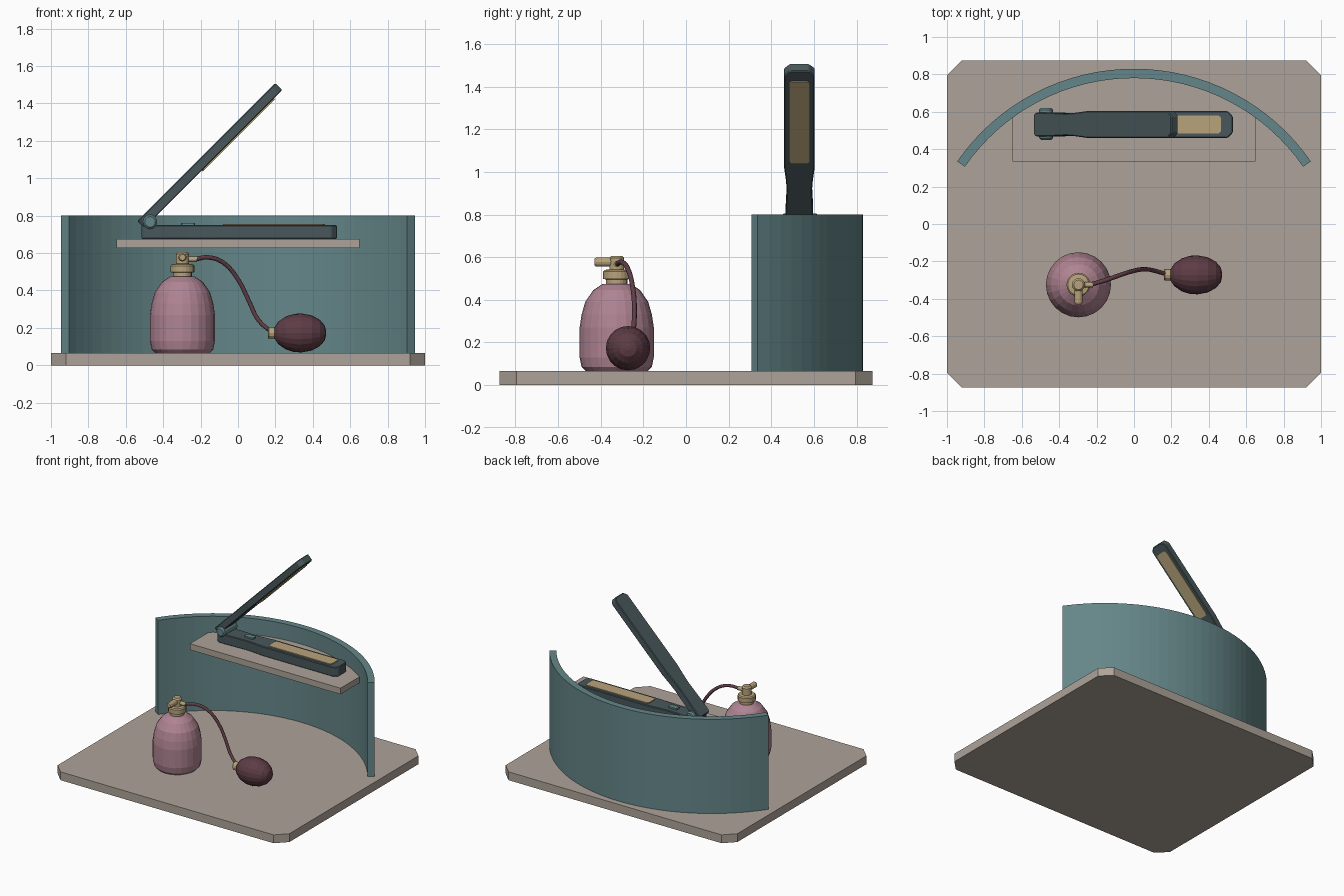
import bpy, bmesh, math
from mathutils import Vector, Matrix

if "Cube" in bpy.data.objects:
    bpy.data.objects.remove(bpy.data.objects["Cube"])


def mat(name, r, g, b):
    m = bpy.data.materials.new(name)
    m.diffuse_color = (r, g, b, 1)
    m.use_nodes = True
    m.node_tree.nodes["Principled BSDF"].inputs["Base Color"].default_value = m.diffuse_color
    return m


STONE = mat("stone", 0.42, 0.37, 0.32)
TEAL = mat("teal", 0.13, 0.24, 0.25)
DARK = mat("dark_slate", 0.065, 0.095, 0.105)
GOLD = mat("gold", 0.48, 0.37, 0.2)
PINK = mat("pink_glass", 0.43, 0.23, 0.29)
WINE = mat("wine_rubber", 0.11, 0.045, 0.06)


def finish(name, bm, material, matrix=Matrix(), bevel=0):
    bmesh.ops.recalc_face_normals(bm, faces=bm.faces)
    me = bpy.data.meshes.new(name)
    bm.to_mesh(me)
    bm.free()
    me.materials.append(material)
    ob = bpy.data.objects.new(name, me)
    bpy.context.collection.objects.link(ob)
    ob.matrix_world = matrix
    if bevel:
        mod = ob.modifiers.new("bevel", 'BEVEL')
        mod.width, mod.segments = bevel, 1
    return ob


def slab(name, outline, z0, z1, material, matrix=Matrix(), bevel=0):
    """Extrude a flat outline between two heights."""
    bm = bmesh.new()
    f = bm.faces.new([bm.verts.new((x, y, z0)) for x, y in outline])
    top = bmesh.ops.extrude_face_region(bm, geom=[f])['geom']
    bmesh.ops.translate(bm, vec=(0, 0, z1 - z0),
                        verts=[v for v in top if isinstance(v, bmesh.types.BMVert)])
    return finish(name, bm, material, matrix, bevel)


def lathe(name, profile, sides, material, origin, axis=(0, 0, 1)):
    """Revolve (radius, height) points about an axis, with capped ends."""
    bm = bmesh.new()
    rings = [[bm.verts.new((r * math.cos(2 * math.pi * i / sides),
                            r * math.sin(2 * math.pi * i / sides), h))
              for i in range(sides)] for r, h in profile]
    for a, b in zip(rings, rings[1:]):
        for i in range(sides):
            j = (i + 1) % sides
            bm.faces.new((a[i], a[j], b[j], b[i]))
    bm.faces.new(rings[0])
    bm.faces.new(rings[-1])
    rot = Vector((0, 0, 1)).rotation_difference(Vector(axis)).to_matrix().to_4x4()
    return finish(name, bm, material, Matrix.Translation(origin) @ rot)


def chamfered(x0, x1, y0, y1, c):
    return [(x0 + c, y0), (x1 - c, y0), (x1, y0 + c), (x1, y1 - c),
            (x1 - c, y1), (x0 + c, y1), (x0, y1 - c), (x0, y0 + c)]


def arc(radius, half, n):
    """Points on the wall circle, left to right."""
    return [(radius * math.sin(half * (2 * i / n - 1)),
             -0.32 + radius * math.cos(half * (2 * i / n - 1))) for i in range(n + 1)]


# Display base, curved back wall and the shelf that follows it
slab("base", chamfered(-1, 1, -0.875, 0.875, 0.08), 0, 0.065, STONE)
HALF = math.radians(55.3)
slab("back_wall", arc(1.15, HALF, 32) + arc(1.10, HALF, 32)[::-1], 0.065, 0.8, TEAL)
slab("shelf", [(0.65, 0.335), (-0.65, 0.335)] + arc(1.105, math.asin(0.65 / 1.105), 20),
     0.627, 0.675, STONE)

# Straightener: two arms that share an outline, measured from the hinge
half_arm = [(-0.045, 0.052), (-0.025, 0.065), (0.05, 0.065), (0.2, 0.059),
            (0.27, 0.063), (0.36, 0.072), (0.97, 0.072), (0.998, 0.045)]
arm = half_arm + [(x, -y) for x, y in reversed(half_arm)]
plate = chamfered(0.39, 0.935, -0.049, 0.049, 0.012)
HINGE = Matrix.Translation((-0.47, 0.532, 0.767))
OPEN = HINGE @ Matrix.Rotation(math.radians(-45), 4, 'Y')
slab("lower_arm", arm, -0.092, -0.017, DARK, HINGE, 0.005)
slab("lower_plate", plate, -0.02, -0.011, GOLD, HINGE)
slab("upper_arm", arm, -0.002, 0.051, DARK, OPEN, 0.005)
slab("upper_plate", plate, -0.008, 0.002, GOLD, OPEN)
slab("switch", chamfered(0.165, 0.24, -0.02, 0.02, 0.006), -0.02, -0.005, TEAL, HINGE)
lathe("hinge_pin", [(0.028, -0.085), (0.038, -0.075), (0.038, 0.075), (0.028, 0.085)],
      16, TEAL, (-0.47, 0.535, 0.767), (0, 1, 0))

# Perfume bottle
BX, BY = -0.297, -0.325
lathe("bottle", [(0.145, 0.065), (0.165, 0.085), (0.174, 0.13), (0.174, 0.2),
                 (0.174, 0.27), (0.165, 0.33), (0.148, 0.39), (0.11, 0.445), (0.065, 0.475)],
      24, PINK, (BX, BY, 0))
lathe("bottle_collar", [(0.05, 0.465), (0.05, 0.495), (0.064, 0.498), (0.064, 0.532),
                        (0.057, 0.54), (0.035, 0.543), (0.035, 0.595), (0.025, 0.606)],
      20, GOLD, (BX, BY, 0))
lathe("spray_nozzle", [(0.022, 0), (0.022, 0.095), (0.016, 0.105)], 12, GOLD,
      (BX, BY, 0.577), (0, -1, 0))
lathe("hose_port", [(0.015, 0), (0.015, 0.077)], 12, GOLD, (BX, BY, 0.567), (1, 0, 0))

# Squeeze hose
path = [(-0.23, -0.323, 0.567), (-0.16, -0.303, 0.577), (-0.08, -0.275, 0.55),
        (0.0, -0.25, 0.46), (0.06, -0.242, 0.34), (0.11, -0.25, 0.24), (0.18, -0.27, 0.178)]
cu = bpy.data.curves.new("hose", 'CURVE')
cu.dimensions = '3D'
cu.bevel_depth, cu.bevel_resolution, cu.resolution_u = 0.012, 2, 3
sp = cu.splines.new('BEZIER')
sp.bezier_points.add(len(path) - 1)
for p, co in zip(sp.bezier_points, path):
    p.co = co
    p.handle_left_type = p.handle_right_type = 'AUTO'
cu.use_fill_caps = True
cu.materials.append(WINE)
bpy.context.collection.objects.link(bpy.data.objects.new("hose", cu))

# Squeeze bulb and its ferrule
BULB = (0.33, -0.272, 0.173)
lathe("squeeze_bulb", [(0.03, -0.135), (0.06, -0.115), (0.088, -0.075), (0.102, -0.03),
                       (0.104, 0.01), (0.094, 0.065), (0.07, 0.108), (0.04, 0.134), (0.01, 0.141)],
      20, WINE, BULB, (1, 0, 0))
lathe("bulb_ferrule", [(0.027, -0.17), (0.031, -0.165), (0.031, -0.125), (0.027, -0.12)],
      12, GOLD, BULB, (1, 0, 0))
